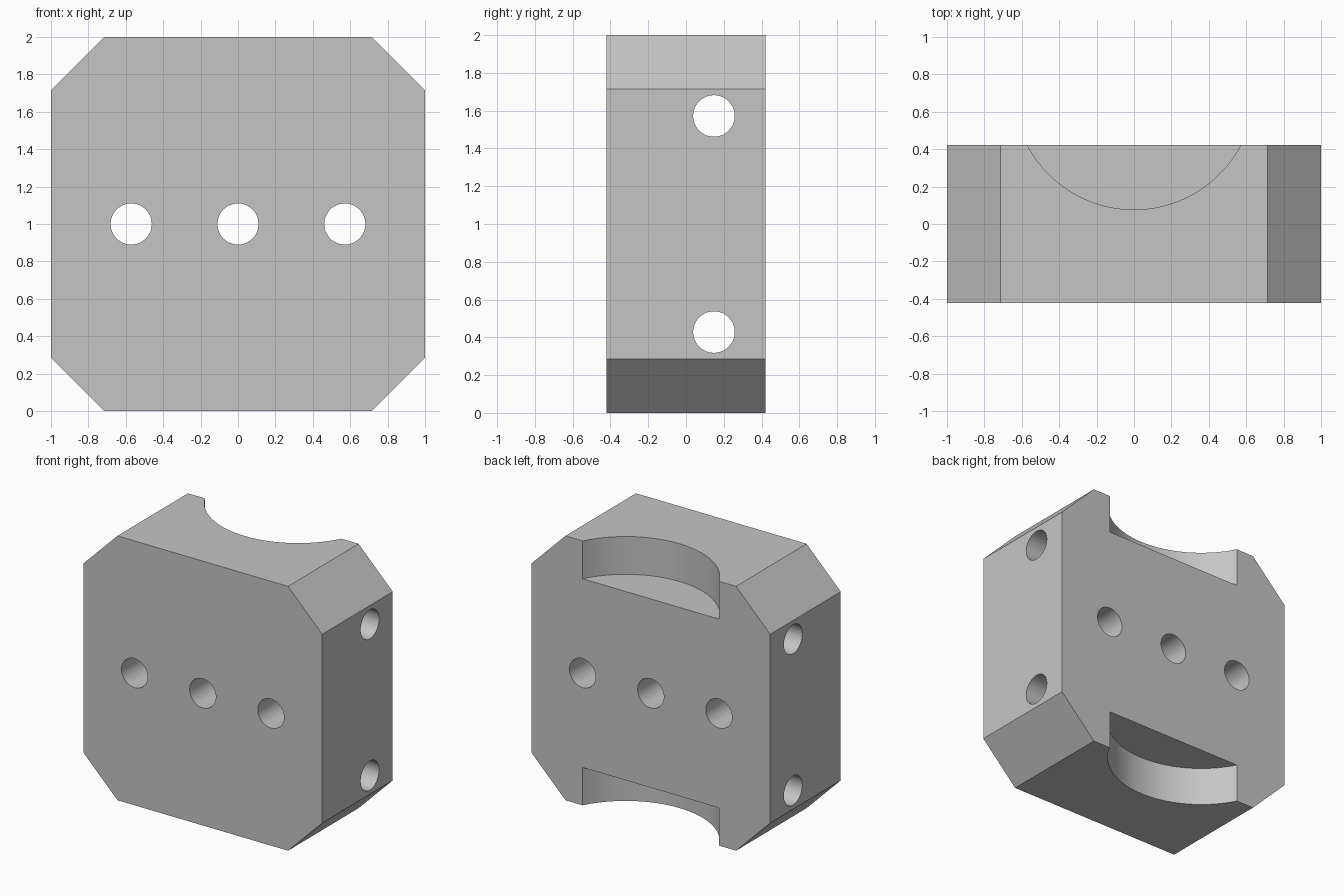
import bpy
import bmesh
from math import radians
from mathutils import Matrix

HALF_DEPTH = 0.4215
CORNER = 0.714       # where the corner chamfers begin
HOLE_R = 0.11
POCKET_R = 0.644
POCKET_DEPTH = 0.286
POCKET_Y = 0.077 + POCKET_R

cube = bpy.data.objects.get("Cube")
if cube:
    bpy.data.objects.remove(cube, do_unlink=True)

grey = bpy.data.materials.new("machined grey")
grey.use_nodes = True
colour = (0.56, 0.56, 0.56, 1)
grey.diffuse_color = colour
grey.node_tree.nodes["Principled BSDF"].inputs["Base Color"].default_value = colour


def make_object(name, bm):
    mesh = bpy.data.meshes.new(name)
    bmesh.ops.recalc_face_normals(bm, faces=bm.faces)
    bm.to_mesh(mesh)
    bm.free()
    mesh.materials.append(grey)
    obj = bpy.data.objects.new(name, mesh)
    bpy.context.collection.objects.link(obj)
    return obj


def make_cylinder(name, radius, length, centre, axis, sides):
    turn = {"X": Matrix.Rotation(radians(90), 4, "Y"),
            "Y": Matrix.Rotation(radians(90), 4, "X"),
            "Z": Matrix.Identity(4)}[axis]
    bm = bmesh.new()
    bmesh.ops.create_cone(bm, cap_ends=True, segments=sides, radius1=radius,
                          radius2=radius, depth=length,
                          matrix=Matrix.Translation(centre) @ turn)
    cutter = make_object(name, bm)
    cutter.hide_render = True
    return cutter


# Octagonal block: chamfered square extruded from front to back
bm = bmesh.new()
outline = [(-CORNER, -1), (CORNER, -1), (1, -CORNER), (1, CORNER),
           (CORNER, 1), (-CORNER, 1), (-1, CORNER), (-1, -CORNER)]
front = bm.faces.new([bm.verts.new((x, -HALF_DEPTH, z + 1)) for x, z in outline])
extruded = bmesh.ops.extrude_face_region(bm, geom=[front], use_keep_orig=True)
back_verts = [g for g in extruded["geom"] if isinstance(g, bmesh.types.BMVert)]
bmesh.ops.translate(bm, verts=back_verts, vec=(0, 2 * HALF_DEPTH, 0))
block = make_object("chamfered_block", bm)

# Row of three holes from front to back
cutters = [make_cylinder("front_hole", HOLE_R, 2, (x, 0, 1), "Y", 64)
           for x in (-0.571, 0, 0.571)]

# Cross holes and round back pockets, mirrored top and bottom
for side in (-1, 1):
    cutters.append(make_cylinder("cross_hole", HOLE_R, 3,
                                 (0, 0.148, 1 + side * 0.572), "X", 64))
    cutters.append(make_cylinder("pocket", POCKET_R, 2 * POCKET_DEPTH,
                                 (0, POCKET_Y, 1 + side), "Z", 128))

for cutter in cutters:
    cut = block.modifiers.new("cut " + cutter.name, "BOOLEAN")
    cut.operation = "DIFFERENCE"
    cut.solver = "EXACT"
    cut.object = cutter

# Bake the cuts, then discard the cutters
bpy.context.view_layer.update()
depsgraph = bpy.context.evaluated_depsgraph_get()
result = bpy.data.meshes.new_from_object(block.evaluated_get(depsgraph))
block.modifiers.clear()
block.data = result
for cutter in cutters:
    bpy.data.objects.remove(cutter, do_unlink=True)

# One colour throughout, round walls smooth and edges sharp
result.materials.clear()
result.materials.append(grey)
for face in result.polygons:
    face.material_index = 0
bpy.ops.object.select_all(action="DESELECT")
block.select_set(True)
bpy.context.view_layer.objects.active = block
bpy.ops.object.shade_smooth_by_angle(angle=radians(30))
